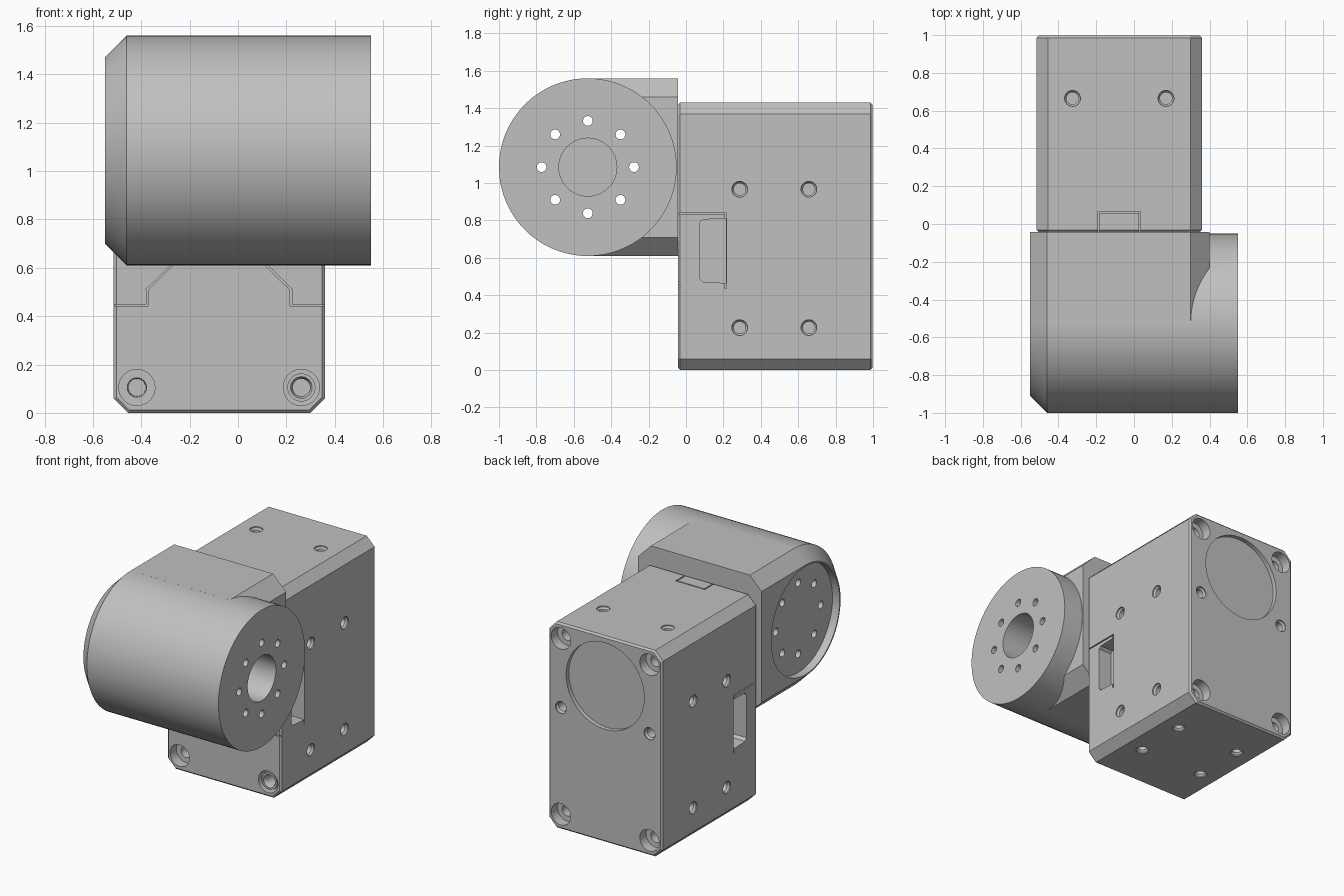
import bpy, bmesh
from math import cos, sin, pi
from mathutils import Vector, Matrix

old = bpy.data.objects.get("Cube")
if old:
    bpy.data.objects.remove(old, do_unlink=True)

grey = bpy.data.materials.new("plain grey")
grey.use_nodes = True
colour = (0.53, 0.53, 0.53, 1)
grey.diffuse_color = colour
grey.node_tree.nodes["Principled BSDF"].inputs["Base Color"].default_value = colour


def finish(name, bm):
    bmesh.ops.recalc_face_normals(bm, faces=bm.faces[:])
    mesh = bpy.data.meshes.new(name)
    bm.to_mesh(mesh)
    bm.free()
    mesh.materials.append(grey)
    obj = bpy.data.objects.new(name, mesh)
    bpy.context.collection.objects.link(obj)
    return obj


def lathe(name, stations, origin, direction, sides=32):
    """Turned solid from (radius, distance) stations along a direction."""
    bm = bmesh.new()
    turn = Vector(direction).to_track_quat('Z', 'Y').to_matrix().to_4x4()
    m = Matrix.Translation(origin) @ turn
    rings = [[bm.verts.new(m @ Vector((r * cos(2 * pi * i / sides), r * sin(2 * pi * i / sides), d)))
              for i in range(sides)] for r, d in stations]
    for a, b in zip(rings, rings[1:]):
        for i in range(sides):
            j = (i + 1) % sides
            bm.faces.new((a[i], a[j], b[j], b[i]))
    bm.faces.new(rings[0])
    bm.faces.new(rings[-1])
    return finish(name, bm)


def prism(name, points, axis, start, end, bevel=0):
    """Profile extruded along x (points are y, z) or y (points are x, z)."""
    bm = bmesh.new()
    place = (lambda p, t: (t, p[0], p[1])) if axis == 'x' else (lambda p, t: (p[0], t, p[1]))
    a, b = [[bm.verts.new(place(p, t)) for p in points] for t in (start, end)]
    caps = [bm.faces.new(a), bm.faces.new(b)]
    for i in range(len(points)):
        j = (i + 1) % len(points)
        bm.faces.new((a[i], a[j], b[j], b[i]))
    bmesh.ops.recalc_face_normals(bm, faces=bm.faces[:])
    if bevel:
        rim = [e for f in caps for e in f.edges]
        bmesh.ops.bevel(bm, geom=rim, offset=bevel, segments=1, affect='EDGES')
    return finish(name, bm)


def combine(target, other, operation='DIFFERENCE'):
    mod = target.modifiers.new("combine", 'BOOLEAN')
    mod.object, mod.operation, mod.solver = other, operation, 'EXACT'
    bpy.context.view_layer.objects.active = target
    bpy.ops.object.modifier_apply(modifier=mod.name)
    bpy.data.objects.remove(other, do_unlink=True)


def drill(target, origin, inward, steps, sides=24):
    """Stepped hole: (radius, depth) stations, starting just above the surface."""
    combine(target, lathe("drill", [(steps[0][0], -0.02)] + steps, origin, inward, sides))


def groove(target, p, q, normal, width=0.008):
    """Hairline seam cut along a line on a flat face."""
    p, q, n = Vector(p), Vector(q), Vector(normal)
    d = (q - p).normalized()
    rot = Matrix((d, n.cross(d), n)).transposed().to_4x4()
    size = Matrix.Diagonal(((q - p).length + width, width, 0.024, 1))
    bm = bmesh.new()
    bmesh.ops.create_cube(bm, size=1, matrix=Matrix.Translation((p + q) / 2) @ rot @ size)
    combine(target, finish("seam cutter", bm))


# Main housing: chamfered box
CX, HALF, TOP, FRONT, BACK, CH = -0.078, 0.437, 1.43, -0.043, 0.998, 0.06
lo, hi = CX - HALF, CX + HALF
outline = [(lo + CH, 0), (hi - CH, 0), (hi, CH), (hi, TOP - CH),
           (hi - CH, TOP), (lo + CH, TOP), (lo, TOP - CH), (lo, CH)]
housing = prism("main_housing", outline, 'y', FRONT, BACK, bevel=0.012)

# Threaded mounting holes on the sides, bottom and top
screw_hole = [(0.042, 0), (0.042, 0.008), (0.032, 0.02), (0.032, 0.12)]
for s in (-1, 1):
    for y in (0.287, 0.657):
        for z in (0.227, 0.967):
            drill(housing, (CX + s * HALF, y, z), (-s, 0, 0), screw_hole)
        drill(housing, (CX + s * 0.2475, y, 0), (0, 0, 1), screw_hole)
    drill(housing, (CX + s * 0.2475, 0.665, TOP), (0, 0, -1), screw_hole)

    # Corner bolt seats, back and front
    seat = [(0.075, 0), (0.075, 0.07), (0.04, 0.071), (0.036, 0.2)]
    for z in (0.105, 1.325):
        drill(housing, (CX + s * 0.34, BACK, z), (0, -1, 0), seat)
    drill(housing, (CX + s * 0.34, BACK, 0.845), (0, -1, 0), screw_hole)
    drill(housing, (CX + s * 0.34, FRONT, 0.105), (0, 1, 0), seat)

    # Cable socket on each side with its cover seams
    x = CX + s * HALF
    socket = [(0.215, 0.465), (0.215, 0.81), (0.09, 0.805), (0.072, 0.79), (0.072, 0.49), (0.09, 0.472)]
    combine(housing, prism("socket cutter", socket, 'x', x - s * 0.1, x + s * 0.02))
    side = (s, 0, 0)
    groove(housing, (x, FRONT, 0.835), (x, 0.213, 0.835), side)
    groove(housing, (x, 0.213, 0.835), (x, 0.213, 0.44), side)

    # Stepped cover seam on the front
    path = [(HALF, 0.445), (0.297, 0.445), (0.297, 0.51), (0.11, 0.695)]
    for a, b in zip(path, path[1:]):
        groove(housing, (CX + s * a[0], FRONT, a[1]), (CX + s * b[0], FRONT, b[1]), (0, -1, 0))

    # Top tab seam
    groove(housing, (CX + s * 0.108, FRONT, TOP), (CX + s * 0.108, 0.063, TOP), (0, 0, 1))
groove(housing, (CX - 0.108, 0.063, TOP), (CX + 0.108, 0.063, TOP), (0, 0, 1))

# Round recess on the back
drill(housing, (CX, BACK, 1.085), (0, -1, 0), [(0.3, 0), (0.3, 0.03)], 64)

# Screw collar in one front seat
collar = lathe("screw_collar", [(0.058, 0), (0.058, 0.06)], (CX + 0.34, FRONT + 0.012, 0.105), (0, 1, 0))
drill(collar, (CX + 0.34, FRONT + 0.012, 0.105), (0, 1, 0), [(0.045, 0), (0.036, 0.02), (0.036, 0.1)])

# Rotary drum with one bevelled end
CY, CZ, R, E = -0.525, 1.085, 0.475, 0.55
drum = lathe("rotary_drum", [(R - 0.09, 0), (R, 0.09), (R, 2 * E)], (-E, CY, CZ), (1, 0, 0), 96)

# Square back of the drum, bevelled at both ends
half = [(-E, R - 0.09), (-E + 0.09, R), (0.3, R), (0.4, R - 0.1)]
block = [(x, CZ + z) for x, z in half] + [(x, CZ - z) for x, z in reversed(half)]
combine(drum, prism("drum back", block, 'y', CY + 0.005, FRONT), 'UNION')

# Shallow cup, shaft bore and ring of through holes
drill(drum, (-E, CY, CZ), (1, 0, 0), [(0.375, 0), (0.375, 0.055)], 96)
drill(drum, (E, CY, CZ), (-1, 0, 0), [(0.155, 0), (0.155, 0.85)], 48)
for i in range(8):
    a = i * pi / 4
    drill(drum, (E, CY + 0.247 * cos(a), CZ + 0.247 * sin(a)), (-1, 0, 0), [(0.026, 0), (0.026, 1.2)])

# Smooth round walls, keep machined edges crisp
for obj in (housing, collar, drum):
    bpy.ops.object.select_all(action='DESELECT')
    obj.select_set(True)
    bpy.context.view_layer.objects.active = obj
    bpy.ops.object.shade_smooth_by_angle(angle=pi / 6)
